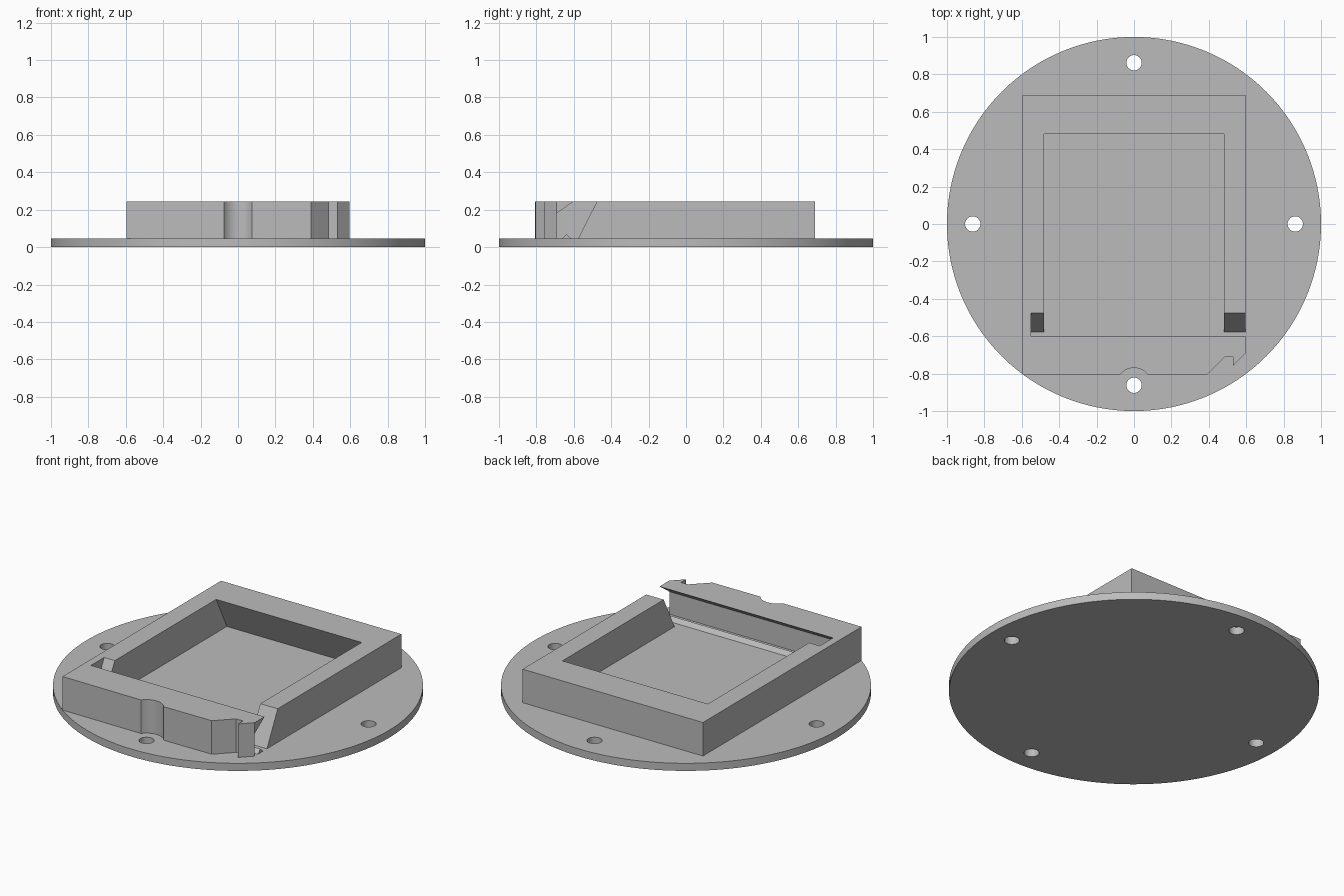
import bpy, bmesh, math
from mathutils import Vector

if "Cube" in bpy.data.objects:
    bpy.data.objects.remove(bpy.data.objects["Cube"])

BASE, TOP = 0.045, 0.245          # plate thickness, frame top

grey = bpy.data.materials.new("light_grey")
grey.diffuse_color = (0.5, 0.5, 0.5, 1)
grey.use_nodes = True
grey.node_tree.nodes["Principled BSDF"].inputs["Base Color"].default_value = grey.diffuse_color


def prism(name, points, axis, lo, hi):
    """Extrude a polygon: axis 'z' takes (x, y) points, axis 'x' takes (y, z)."""
    place = (lambda p, t: (p[0], p[1], t)) if axis == 'z' else (lambda p, t: (t, p[0], p[1]))
    bm = bmesh.new()
    face = bm.faces.new([bm.verts.new(place(p, lo)) for p in points])
    new = bmesh.ops.extrude_face_region(bm, geom=[face])["geom"]
    shift = Vector(place((0, 0), hi - lo))
    bmesh.ops.translate(bm, vec=shift, verts=[v for v in new if isinstance(v, bmesh.types.BMVert)])
    bmesh.ops.recalc_face_normals(bm, faces=bm.faces)
    mesh = bpy.data.meshes.new(name)
    bm.to_mesh(mesh)
    bm.free()
    mesh.materials.append(grey)
    ob = bpy.data.objects.new(name, mesh)
    bpy.context.collection.objects.link(ob)
    return ob


def circle(cx, cy, r, n):
    return [(cx + r * math.cos(2 * math.pi * i / n), cy + r * math.sin(2 * math.pi * i / n))
            for i in range(n)]


def activate(ob):
    bpy.ops.object.select_all(action='DESELECT')
    ob.select_set(True)
    bpy.context.view_layer.objects.active = ob


def cut(ob, cutter):
    mod = ob.modifiers.new("cut", 'BOOLEAN')
    mod.operation, mod.solver, mod.object = 'DIFFERENCE', 'EXACT', cutter
    activate(ob)
    bpy.ops.object.modifier_apply(modifier=mod.name)
    bpy.data.objects.remove(cutter)


def smooth(ob):
    activate(ob)
    bpy.ops.object.shade_smooth_by_angle(angle=math.radians(25))


# round base plate with four screw holes
plate = prism("base_plate", circle(0, 0, 1, 128), 'z', 0, BASE)
for x, y in ((0.862, 0), (-0.862, 0), (0, 0.862), (0, -0.862)):
    cut(plate, prism("screw_hole", circle(x, y, 0.041, 32), 'z', -0.1, 0.2))
smooth(plate)

# frame footprint, with the screw relief and the latch hook along its front
half = math.asin(0.075 / 0.093)
relief = [(0.093 * math.sin(a), -0.862 + 0.093 * math.cos(a))
          for a in (half * (i / 8 - 1) for i in range(17))]
outline = ([(-0.595, 0.69), (-0.595, -0.805)] + relief +
           [(0.39, -0.805), (0.485, -0.71), (0.53, -0.71), (0.53, -0.758),
            (0.595, -0.692), (0.595, 0.69)])
frame = prism("holder_frame", outline, 'z', BASE, TOP)

# pocket with an undercut back wall
cut(frame, prism("pocket_cutter",
                 [(0.6025, 0), (0.4525, 0.3), (-0.59, 0.3), (-0.59, 0)], 'x', -0.48, 0.48))
# front slot: frees the latch bar, leaves its overhanging lip and the thin left hinge
cut(frame, prism("slot_cutter",
                 [(-0.6, 0), (-0.4475, 0.3), (-0.6, 0.3), (-0.6, TOP), (-0.692, 0.18),
                  (-0.692, 0)], 'x', -0.55, 0.8))
smooth(frame)

# small ridge on the floor under the lip
prism("floor_ridge", [(-0.663, BASE - 0.005), (-0.663, BASE), (-0.639, 0.068),
                      (-0.615, BASE), (-0.615, BASE - 0.005)], 'x', -0.55, 0.595)
